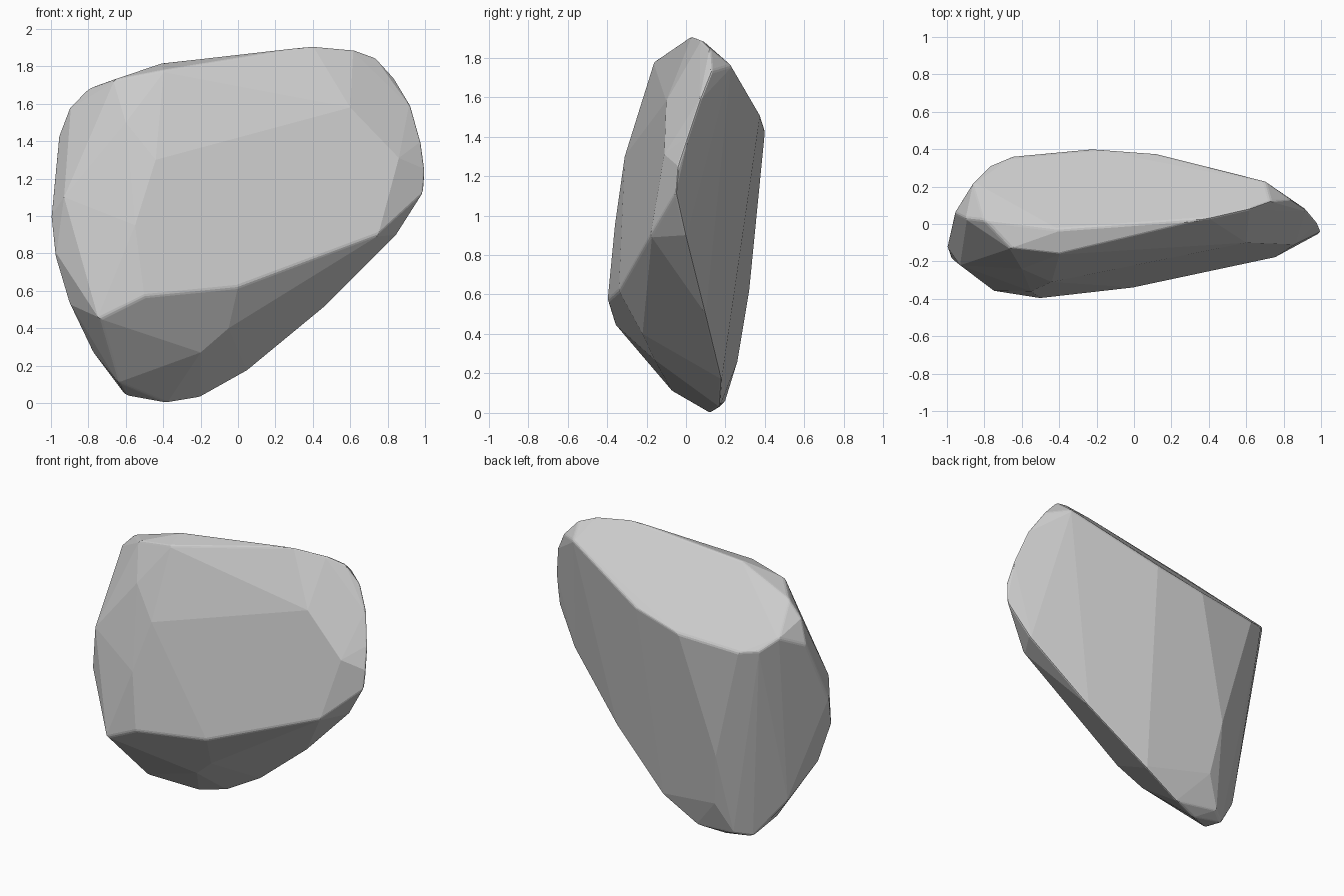
import bpy, bmesh

# Facet corners of the boulder, grouped by region (x, y, z)
top_ridge = [(-.8, .02, 1.68), (-.4, -.03, 1.82), (.4, .03, 1.91),
             (.62, .08, 1.89), (.73, .12, 1.85), (-.4, -.16, 1.78), (-.66, -.13, 1.73)]
right_end = [(.84, .13, 1.73), (.93, .07, 1.58), (.98, .01, 1.4),
             (1, -.04, 1.25), (.99, -.05, 1.12), (.86, -.11, 1.31)]
front_face = [(.6, -.1, 1.58), (-.44, -.31, 1.3), (-.55, -.36, .95), (.75, -.18, .9),
              (0, -.34, .62), (-.5, -.397, .57), (-.74, -.36, .45), (-.6, -.24, 1.5)]
left_end = [(-1, -.12, 1), (-.98, -.18, .8), (-.96, .06, 1.42), (-.9, .03, 1.58),
            (-.93, -.22, 1.1), (-.9, -.15, .53), (-.78, .02, .28)]
under_side = [(-.05, -.22, .4), (-.2, -.16, .27), (-.64, -.07, .11), (-.6, .13, .04),
              (-.38, .12, 0), (-.2, .17, .03), (.05, .18, .17), (.45, .1, .5), (.85, 0, .9)]
back_face = [(.7, .23, 1.76), (.12, .375, 1.51), (-.22, .4, 1.43), (-.65, .36, 1.4),
             (-.77, .31, 1.42), (-.86, .22, 1.5), (-.35, .36, 1), (-.45, .32, .62),
             (-.4, .26, .26), (-.5, .2, .06)]

# Wrap the corners in a convex shell
bm = bmesh.new()
for p in top_ridge + right_end + front_face + left_end + under_side + back_face:
    bm.verts.new(p)
res = bmesh.ops.convex_hull(bm, input=bm.verts)
bmesh.ops.delete(bm, geom=[v for v in bm.verts if not v.link_faces], context='VERTS')

# Merge nearly coplanar triangles into broad flat facets
bmesh.ops.dissolve_limit(bm, angle_limit=0.05, verts=bm.verts, edges=bm.edges)
bmesh.ops.recalc_face_normals(bm, faces=bm.faces)

mesh = bpy.data.meshes.new("boulder")
bm.to_mesh(mesh)
bm.free()
boulder = bpy.data.objects.new("boulder", mesh)
bpy.context.collection.objects.link(boulder)

# Slightly worn edges
bevel = boulder.modifiers.new("worn_edges", 'BEVEL')
bevel.width = 0.012
bevel.segments = 2
bevel.limit_method = 'ANGLE'
bevel.angle_limit = 0.5
